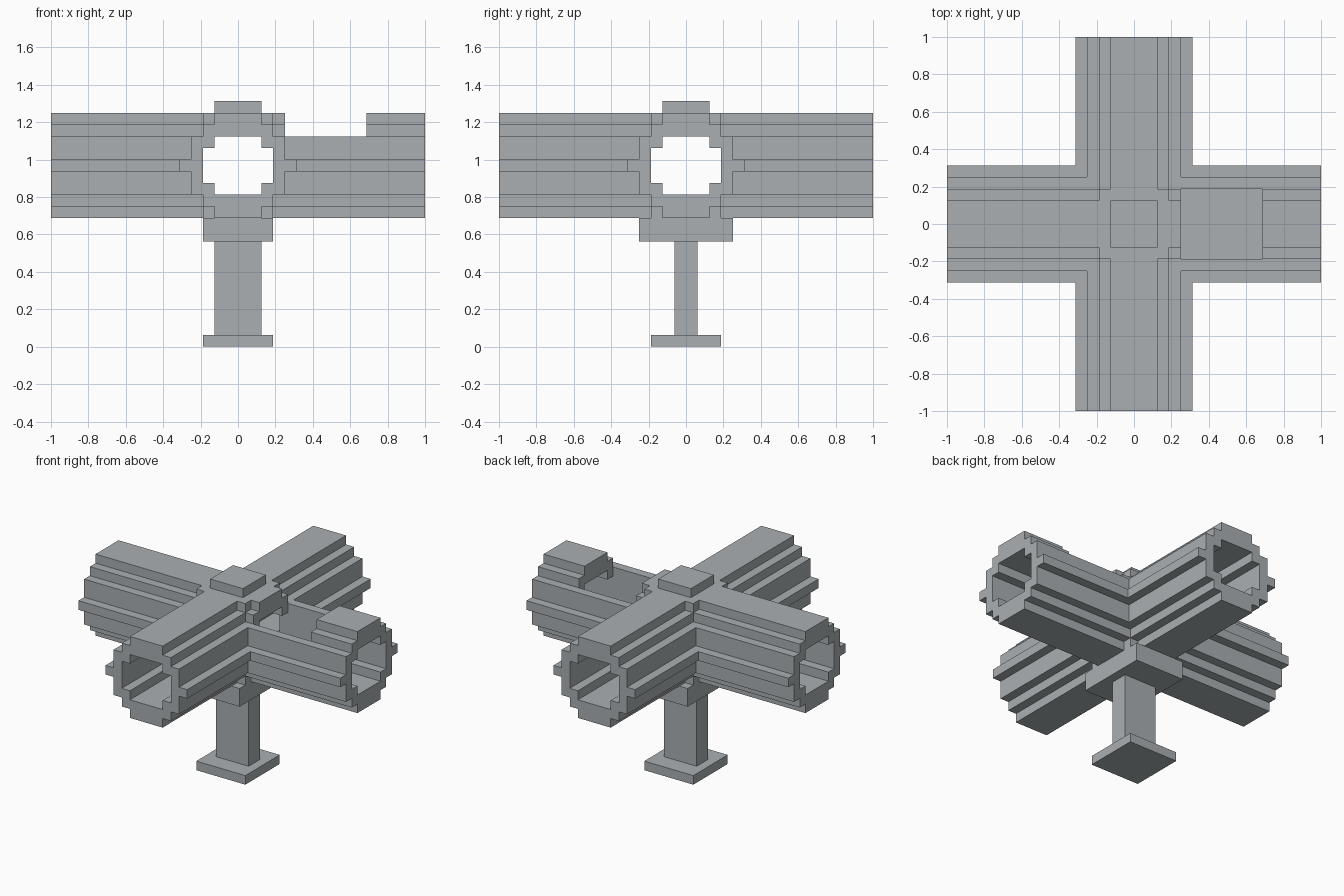
import bpy
import bmesh
from mathutils import Matrix
import math

if "Cube" in bpy.data.objects:
    bpy.data.objects.remove(bpy.data.objects["Cube"], do_unlink=True)

U = 0.0625  # every dimension is a multiple of this step

steel = bpy.data.materials.new("steel_grey")
steel.use_nodes = True
COLOUR = (0.40, 0.43, 0.45, 1.0)
steel.diffuse_color = COLOUR
steel.node_tree.nodes["Principled BSDF"].inputs["Base Color"].default_value = COLOUR


def make_object(name, bm):
    bmesh.ops.recalc_face_normals(bm, faces=bm.faces)
    mesh = bpy.data.meshes.new(name)
    bm.to_mesh(mesh)
    bm.free()
    mesh.materials.append(steel)
    obj = bpy.data.objects.new(name, mesh)
    bpy.context.collection.objects.link(obj)
    return obj


def box(name, x0, x1, y0, y1, z0, z1):
    """Box from limits in steps."""
    bm = bmesh.new()
    bmesh.ops.create_cube(bm, size=1)
    for v in bm.verts:
        v.co = ((x0 if v.co.x < 0 else x1) * U,
                (y0 if v.co.y < 0 else y1) * U,
                (z0 if v.co.z < 0 else z1) * U)
    return make_object(name, bm)


def stepped_bar(name, bands, half_length, along_x):
    """Extrude a mirrored stepped profile; bands are (half width, z low, z high)."""
    side = []
    for w, z0, z1 in bands:
        side += [(w, z0), (w, z1)]
    outline = side + [(-w, z) for w, z in reversed(side)]
    bm = bmesh.new()
    face = bm.faces.new([bm.verts.new((w * U, -half_length * U, z * U)) for w, z in outline])
    ext = bmesh.ops.extrude_face_region(bm, geom=[face])
    verts = [g for g in ext["geom"] if isinstance(g, bmesh.types.BMVert)]
    bmesh.ops.translate(bm, verts=verts, vec=(0, 2 * half_length * U, 0))
    if along_x:
        for v in bm.verts:
            v.co.x, v.co.y = -v.co.y, v.co.x
    return make_object(name, bm)


def combine(target, others, operation):
    """Boolean each tool into the target, then discard the tool."""
    for tool in others:
        tool.hide_render = True
        mod = target.modifiers.new("combine", "BOOLEAN")
        mod.operation = operation
        mod.solver = "EXACT"
        mod.object = tool
        bpy.context.view_layer.update()
        result = bpy.data.meshes.new_from_object(
            target.evaluated_get(bpy.context.evaluated_depsgraph_get()))
        target.modifiers.clear()
        target.data = result
        bpy.data.objects.remove(tool, do_unlink=True)


# Crossed pipes: ribbed outside, core filling the inner corners
OUTER = [(2, 11, 12), (3, 12, 13), (4, 13, 15), (5, 15, 16),
         (4, 16, 18), (3, 18, 19), (2, 19, 20)]
INNER = [(2, 13, 14), (3, 14, 17), (2, 17, 18)]

pipes = stepped_bar("crossed_pipes", OUTER, 16, False)
combine(pipes, [stepped_bar("side_pipe", OUTER, 16, True),
                box("core", -3, 3, -3, 3, 11, 20)], "UNION")

# Hollow bores and the hatch in the top of the left pipe
combine(pipes, [stepped_bar("bore_cutter", INNER, 18, False),
                stepped_bar("side_bore_cutter", INNER, 18, True),
                box("hatch_cutter", 4, 11, -3, 3, 13, 22)], "DIFFERENCE")

# Merge leftover coplanar pieces
bm = bmesh.new()
bm.from_mesh(pipes.data)
bmesh.ops.remove_doubles(bm, verts=bm.verts, dist=0.0005)
bmesh.ops.dissolve_limit(bm, angle_limit=math.radians(1), verts=bm.verts, edges=bm.edges)
bm.to_mesh(pipes.data)
bm.free()

# Cap and stand
box("top_cap", -2, 2, -2, 2, 20, 21)
box("mounting_block", -3, 3, -4, 4, 9, 11)
box("post", -2, 2, -1, 1, 1, 9)
box("base_plate", -3, 3, -3, 3, 0, 1)
